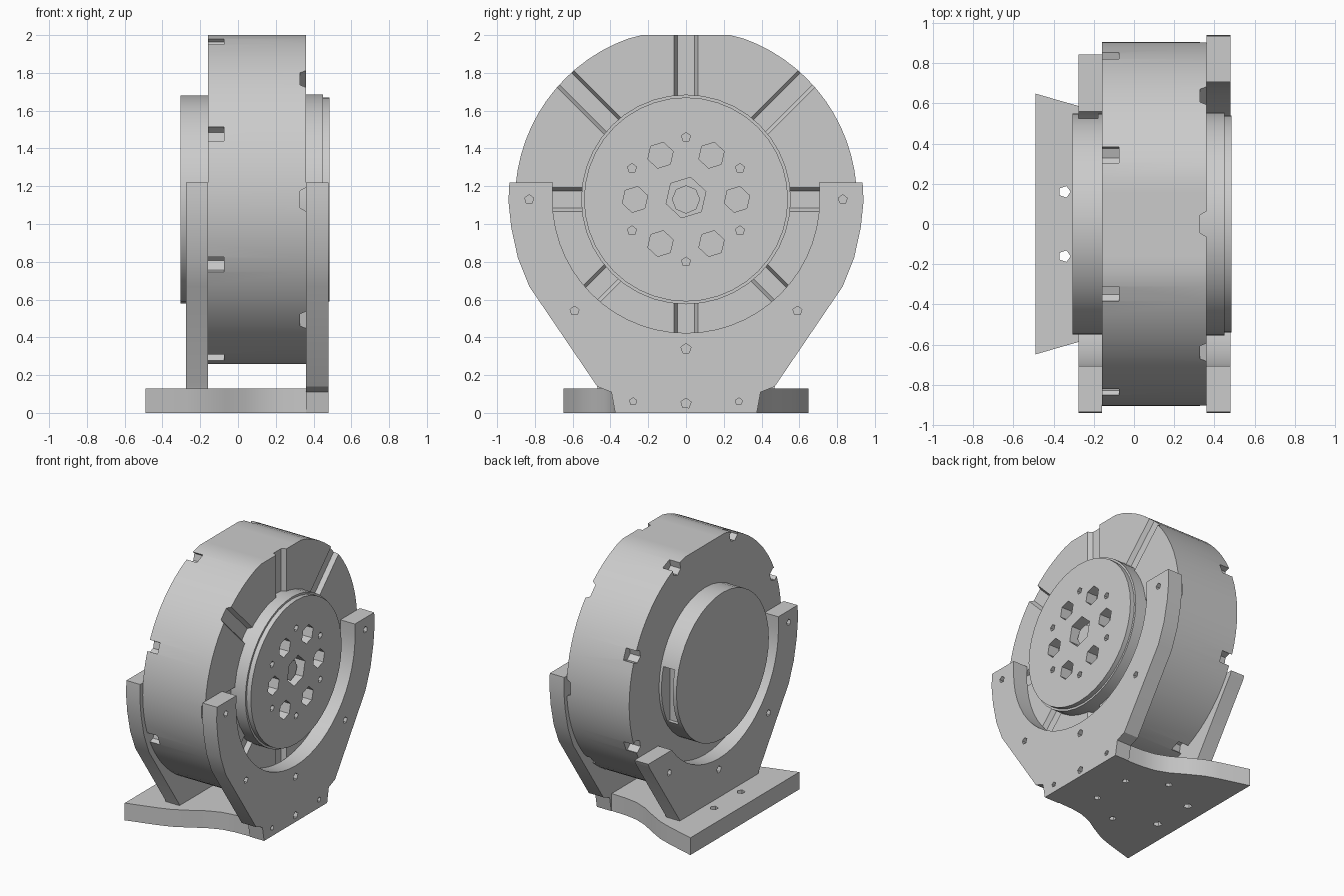
import bpy, bmesh, math
from mathutils import Matrix, Vector

if "Cube" in bpy.data.objects:
    bpy.data.objects.remove(bpy.data.objects["Cube"])

CZ = 1.13  # height of the drum axis

grey = bpy.data.materials.new("light_grey")
grey.diffuse_color = (0.6, 0.6, 0.6, 1)
grey.use_nodes = True
grey.node_tree.nodes["Principled BSDF"].inputs["Base Color"].default_value = grey.diffuse_color


def add_prism(bm, a, b):
    """Closed solid between two matching loops of 3D points."""
    va = [bm.verts.new(p) for p in a]
    vb = [bm.verts.new(p) for p in b]
    bm.faces.new(va)
    bm.faces.new(vb[::-1])
    n = len(va)
    for i in range(n):
        bm.faces.new((va[i], vb[i], vb[(i + 1) % n], va[(i + 1) % n]))


def finish(name, bm):
    bmesh.ops.recalc_face_normals(bm, faces=bm.faces)
    me = bpy.data.meshes.new(name)
    bm.to_mesh(me)
    bm.free()
    me.materials.append(grey)
    ob = bpy.data.objects.new(name, me)
    bpy.context.collection.objects.link(ob)
    return ob


def slab_x(name, yz, x0, x1):
    bm = bmesh.new()
    add_prism(bm, [(x0, y, z) for y, z in yz], [(x1, y, z) for y, z in yz])
    return finish(name, bm)


def ring(r, n, cy=0, cz=CZ, limit=9, turn=0):
    """Circle in the yz plane, optionally flattened at top and bottom."""
    pts = []
    for i in range(n):
        t = math.tau * i / n + turn
        pts.append((cy + r * math.cos(t), cz + max(-limit, min(limit, r * math.sin(t)))))
    return pts


def holes_x(bm, x0, x1, spots):
    for y, z, r, n in spots:
        pts = ring(r, n, y, z, turn=0.3)
        add_prism(bm, [(x0, a, b) for a, b in pts], [(x1, a, b) for a, b in pts])


def cut(ob, bm):
    """Subtract a set of separate solids, then drop the cutter."""
    cutter = finish("cutter", bm)
    cutter.hide_render = True
    mod = ob.modifiers.new("cut", 'BOOLEAN')
    mod.object, mod.operation, mod.solver = cutter, 'DIFFERENCE', 'EXACT'
    deps = bpy.context.evaluated_depsgraph_get()
    ob.data = bpy.data.meshes.new_from_object(ob.evaluated_get(deps))
    ob.modifiers.clear()
    bpy.data.objects.remove(cutter)


def polar(r, deg):
    t = math.radians(deg)
    return r * math.cos(t), CZ + r * math.sin(t)


# Main drum, flattened slightly at top and bottom
drum = slab_x("drum", ring(0.905, 72, limit=0.87), -0.16, 0.36)

# Eight radial grooves on the right face
bm = bmesh.new()
for k in range(8):
    rot = Matrix.Rotation(math.radians(45 * k), 3, 'X')
    loops = []
    for r in (0.5, 1.0):
        sect = [(0.328, -0.045), (0.328, 0.045), (0.37, 0.068), (0.37, -0.068)]
        loops.append([rot @ Vector((x, r, w)) + Vector((0, 0, CZ)) for x, w in sect])
    add_prism(bm, *loops)
cut(drum, bm)

# Eight bolt notches around the left rim
bm = bmesh.new()
holes_x(bm, -0.2, -0.075, [(*polar(0.885, 22.5 + 45 * k), 0.05, 6) for k in range(8)])
cut(drum, bm)

# Right hub with its end cap
hub = slab_x("right_hub", ring(0.555, 40), 0.32, 0.45)
cap = slab_x("hub_cap", ring(0.54, 40), 0.44, 0.485)
spots = [(0, CZ + 0.01, 0.11, 6)]
spots += [(*polar(0.27, 60 * k), 0.07, 6) for k in range(6)]
spots += [(*polar(0.33, 30 + 60 * k), 0.025, 5) for k in range(6)]
for part in (hub, cap):
    bm = bmesh.new()
    holes_x(bm, 0.40, 0.52, spots)
    cut(part, bm)
shaft = slab_x("shaft_end", ring(0.075, 8), 0.39, 0.44)

# Left hub with a recess in its rear rim
left_hub = slab_x("left_hub", ring(0.55, 40), -0.305, -0.14)
bm = bmesh.new()
box = [(0.45, 0.86), (0.7, 0.86), (0.7, 1.29), (0.45, 1.29)]
add_prism(bm, [(-0.275, y, z) for y, z in box], [(-0.18, y, z) for y, z in box])
cut(left_hub, bm)

# Cradle brackets
SIDE = [(0.47, 0.14), (0.83, 0.67), (0.89, 0.82), (0.925, 0.98),
        (0.94, 1.12), (0.935, 1.22), (0.705, 1.22)]
arc = [polar(0.707, -180 * i / 28) for i in range(29)]  # from +y round to -y
BOLTS = [(s * y, z, 0.025, 5) for s in (1, -1) for y, z in ((0.83, 1.13), (0.59, 0.54))]
BOLTS.append((0, 0.34, 0.028, 5))
mirrored = [(-y, z) for y, z in SIDE[::-1]]

right_bracket = slab_x("right_bracket",
                       [(0.375, 0), (0.395, 0.11)] + SIDE + arc + mirrored
                       + [(-0.395, 0.11), (-0.375, 0)], 0.36, 0.48)
bm = bmesh.new()
holes_x(bm, 0.44, 0.52, BOLTS + [(0, 0.05, 0.028, 5), (0.28, 0.06, 0.02, 5),
                                 (-0.28, 0.06, 0.02, 5)])
cut(right_bracket, bm)

# The left bracket has a short rear arm
left_bracket = slab_x("left_bracket", [(0.465, 0.12)] + SIDE + arc + mirrored
                      + [(-0.465, 0.12)], -0.275, -0.16)
bm = bmesh.new()
box = [(0.3, 0.70), (1.1, 0.70), (1.1, 1.4), (0.3, 1.4)]
add_prism(bm, [(-0.4, y, z) for y, z in box], [(0, y, z) for y, z in box])
cut(left_bracket, bm)
bm = bmesh.new()
holes_x(bm, -0.32, -0.235, [b for b in BOLTS if not (b[0] > 0 and b[1] > 0.7)])
cut(left_bracket, bm)

# Base plate with waisted sides
edge = [(-0.49, 0.648), (-0.27, 0.585), (-0.17, 0.55), (-0.06, 0.49), (0.04, 0.43),
        (0.14, 0.39), (0.24, 0.375), (0.37, 0.37)]
outline = edge + [(x, -y) for x, y in edge[::-1]]
bm = bmesh.new()
add_prism(bm, [(x, y, 0) for x, y in outline], [(x, y, 0.13) for x, y in outline])
base = finish("base_plate", bm)
bm = bmesh.new()
for x, y, r, top in ((-0.345, 0.16, 0.03, 0.2), (-0.06, 0.3, 0.025, 0.05),
                     (0.2, 0.15, 0.025, 0.05)):
    for s in (1, -1):
        pts = [(x + a, s * y + b) for a, b in ring(r, 5, 0, 0)]
        add_prism(bm, [(a, b, -0.05) for a, b in pts], [(a, b, top) for a, b in pts])
cut(base, bm)

# Smooth the curved walls, keep edges sharp
bpy.ops.object.select_all(action='DESELECT')
for ob in bpy.context.scene.objects:
    ob.select_set(True)
bpy.context.view_layer.objects.active = drum
bpy.ops.object.shade_smooth_by_angle(angle=math.radians(25))
